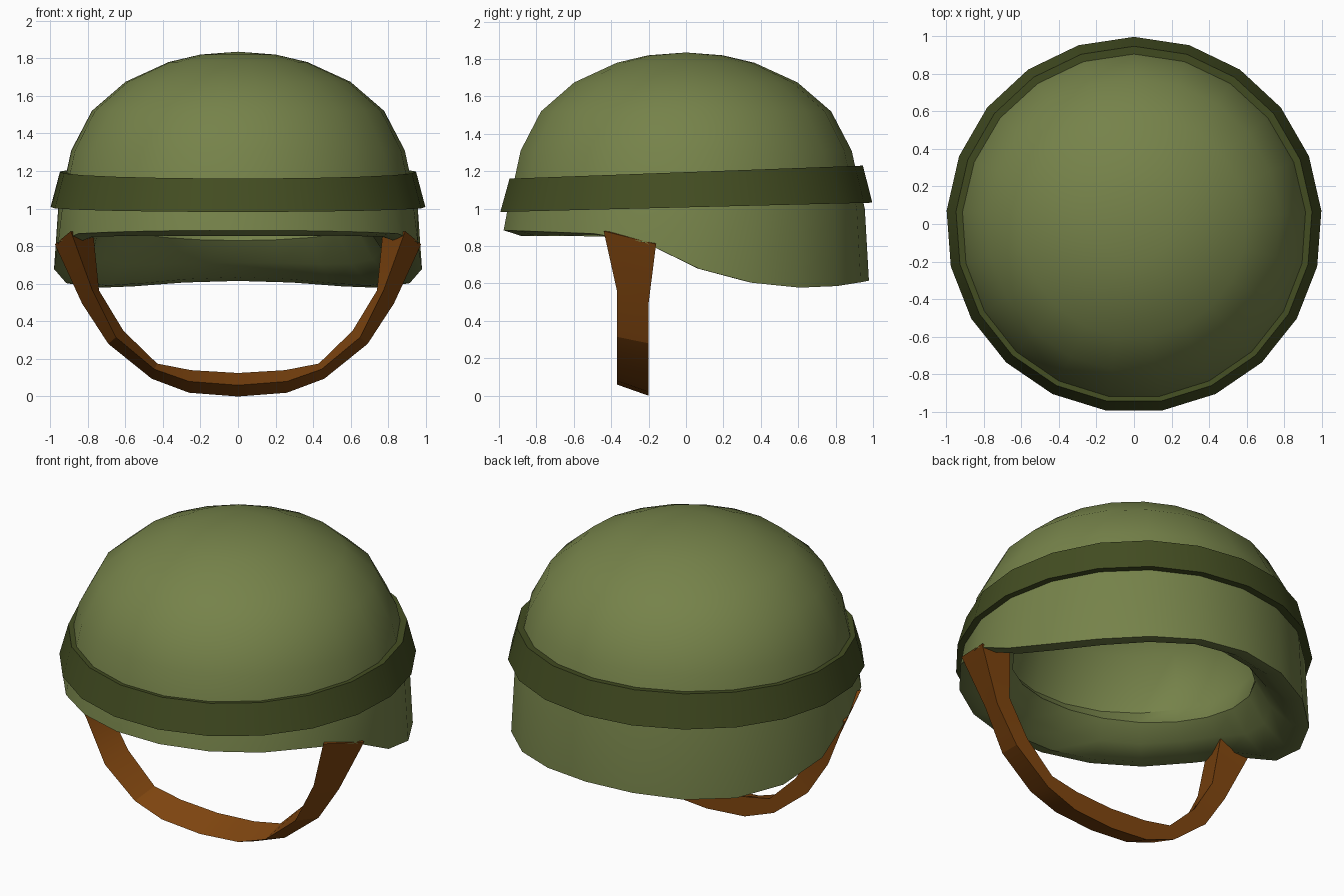
import bpy, bmesh, math

if "Cube" in bpy.data.objects:
    bpy.data.objects.remove(bpy.data.objects["Cube"], do_unlink=True)

SIDES = 21


def material(name, color):
    mat = bpy.data.materials.new(name)
    mat.use_nodes = True
    mat.diffuse_color = (*color, 1)
    mat.node_tree.nodes["Principled BSDF"].inputs["Base Color"].default_value = (*color, 1)
    return mat


def lerp_table(table, t):
    """Piecewise linear lookup."""
    if t <= table[0][0]:
        return table[0][1]
    for (a, va), (b, vb) in zip(table, table[1:]):
        if t <= b:
            return va + (vb - va) * (t - a) / (b - a)
    return table[-1][1]


def finish(name, bm, mat, angle):
    bmesh.ops.recalc_face_normals(bm, faces=bm.faces)
    mesh = bpy.data.meshes.new(name)
    bm.to_mesh(mesh)
    bm.free()
    mesh.materials.append(mat)
    obj = bpy.data.objects.new(name, mesh)
    bpy.context.collection.objects.link(obj)
    bpy.ops.object.select_all(action='DESELECT')
    obj.select_set(True)
    bpy.context.view_layer.objects.active = obj
    bpy.ops.object.shade_smooth_by_angle(angle=math.radians(angle))
    return obj


def add_ring(bm, radius, height):
    """One round ring of vertices; height is a number or a function of y."""
    ring = []
    for i in range(SIDES):
        a = 2 * math.pi * i / SIDES
        x, y = radius * math.sin(a), radius * math.cos(a)
        z = height(y / radius) if callable(height) else height
        ring.append(bm.verts.new((x, y - 0.004, z)))
    return ring


def bridge(bm, a, b):
    n = len(a)
    for i in range(n):
        j = (i + 1) % n
        bm.faces.new((a[i], a[j], b[j], b[i]))


def cap(bm, ring, z):
    tip = bm.verts.new((0, 0, z))
    for i in range(len(ring)):
        bm.faces.new((ring[i], ring[(i + 1) % len(ring)], tip))


olive = material("olive green", (0.18, 0.225, 0.068))
dark_olive = material("dark olive", (0.057, 0.075, 0.016))
leather = material("brown leather", (0.22, 0.062, 0.005))

# Helmet shell: dome, side wall, curved rim, padded lip and inner dome
RIM = [(-1, .885), (-.45, .865), (-.17, .81), (.05, .685), (.35, .605),
       (.67, .573), (.87, .59), (1, .615)]


def rim(y):
    return lerp_table(RIM, y)


def inner_rim(y):
    return rim(y) - 0.03 * max(0, -y) + 0.02 * max(0, y)


def lip(y):
    return 0.92 - 0.09 * y


profile = [(.2, 1.82), (.37, 1.78), (.6, 1.675), (.78, 1.52), (.89, 1.31),
           (.925, 1.15), (.96, 1.0), (.982, rim), (.89, inner_rim),
           (.77, lambda y: 0.5 * inner_rim(y) + 0.5 * lip(y) - 0.02),
           (.68, lip), (.74, 1.08), (.66, 1.4), (.4, 1.62)]
bm = bmesh.new()
rings = [add_ring(bm, r, h) for r, h in profile]
for a, b in zip(rings, rings[1:]):
    bridge(bm, a, b)
cap(bm, rings[0], 1.835)
cap(bm, rings[-1], 1.7)
finish("helmet_shell", bm, olive, 40)

# Tilted band around the shell
bm = bmesh.new()
section = [(.9, lambda y: 1.19 + .035 * y), (.95, lambda y: 1.195 + .035 * y),
           (1.0, lambda y: 1.007 + .025 * y), (.94, lambda y: 1.012 + .025 * y)]
rings = [add_ring(bm, r, h) for r, h in section]
for a, b in zip(rings, rings[1:] + rings[:1]):
    bridge(bm, a, b)
finish("helmet_band", bm, dark_olive, 30)

# Chin strap: triangular section swept from one side to the other.
# Each station: front edge, outer back edge, inner back edge as (x, z).
half = [((.89, .885), (.975, .815), (.77, .87)),
        ((.775, .57), (.83, .5), (.74, .57)),
        ((.65, .32), (.69, .285), (.61, .355)),
        ((.445, .15), (.46, .1), (.43, .18)),
        ((.26, .085), (.26, .025), (.25, .145)),
        ((0, .065), (0, .005), (0, .13))]
bm = bmesh.new()


def station(index, side):
    front_y, back_y = (-.44, -.16) if index == 0 else (-.37, -.2)
    return [bm.verts.new((side * x, y, z))
            for (x, z), y in zip(half[index], (front_y, back_y, back_y))]


stations = [station(i, 1) for i in range(6)] + [station(i, -1) for i in range(4, -1, -1)]
for a, b in zip(stations, stations[1:]):
    bridge(bm, a, b)
bm.faces.new(stations[0])
bm.faces.new(stations[-1])
bmesh.ops.translate(bm, verts=bm.verts, vec=(0, 0, -.005))
finish("chin_strap", bm, leather, 20)
